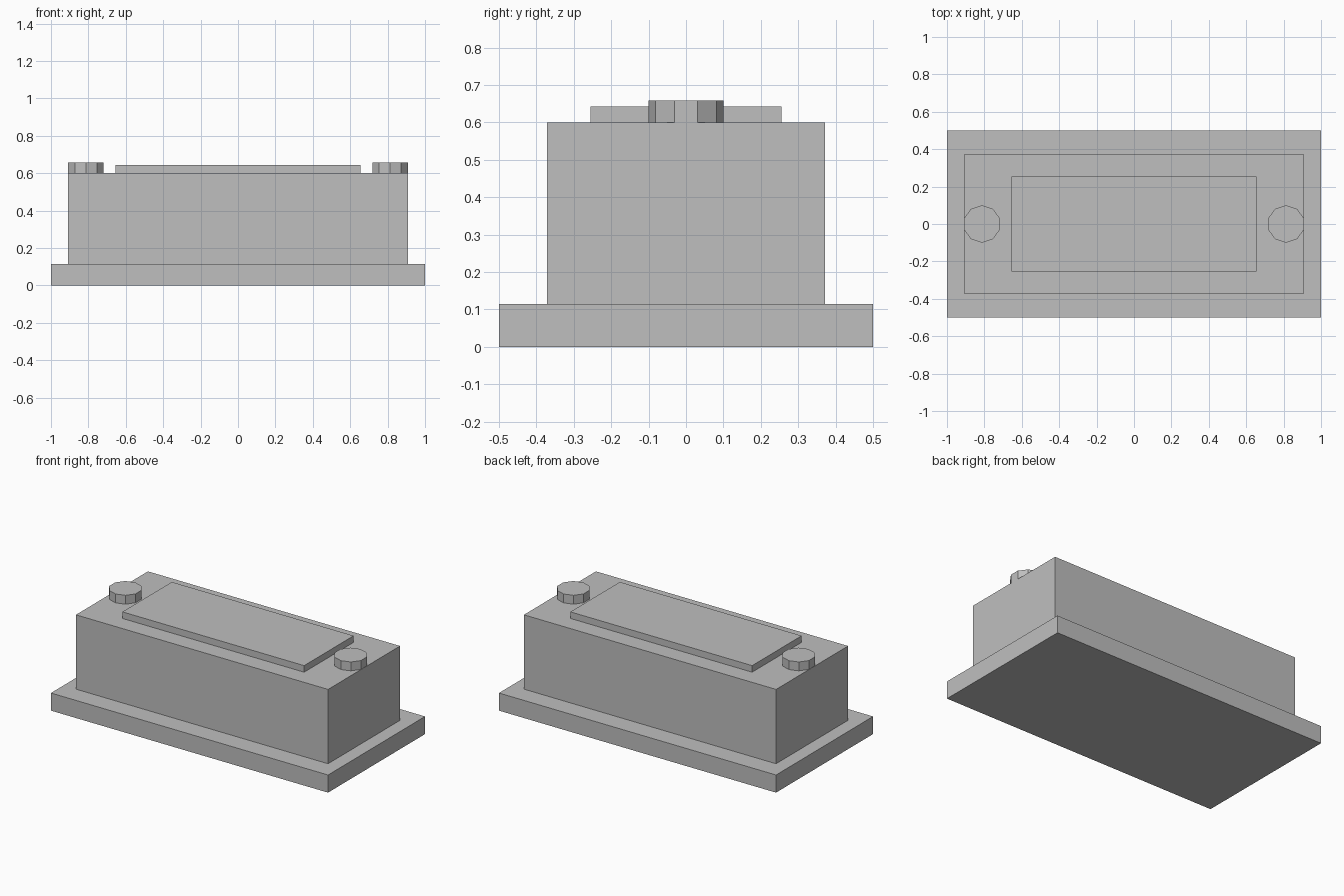
import bpy

# Remove the default cube
cube = bpy.data.objects.get("Cube")
if cube:
    bpy.data.objects.remove(cube, do_unlink=True)

# Single grey finish
grey = bpy.data.materials.new("plain_grey")
grey.use_nodes = True
colour = (0.52, 0.52, 0.52, 1)
grey.diffuse_color = colour
grey.node_tree.nodes["Principled BSDF"].inputs["Base Color"].default_value = colour

BASE_TOP, BODY_TOP, PANEL_TOP, CAP_TOP = 0.115, 0.60, 0.643, 0.658


def finish(name):
    obj = bpy.context.object
    obj.name = obj.data.name = name
    obj.data.materials.append(grey)
    return obj


def box(name, width, depth, bottom, top):
    bpy.ops.mesh.primitive_cube_add(size=1, location=(0, 0, (bottom + top) / 2))
    obj = finish(name)
    obj.scale = (width, depth, top - bottom)
    bpy.ops.object.transform_apply(location=False, rotation=False, scale=True)


# Stacked slabs
box("base_plate", 2, 1, 0, BASE_TOP)
box("main_body", 1.82, 0.742, BASE_TOP, BODY_TOP)
box("top_panel", 1.312, 0.51, BODY_TOP, PANEL_TOP)

# Ten-sided caps at both ends
for side, sign in (("left", 1), ("right", -1)):
    bpy.ops.mesh.primitive_cylinder_add(
        vertices=10, radius=0.1, depth=CAP_TOP - BODY_TOP,
        location=(sign * 0.813, 0, (BODY_TOP + CAP_TOP) / 2))
    finish(side + "_cap")
